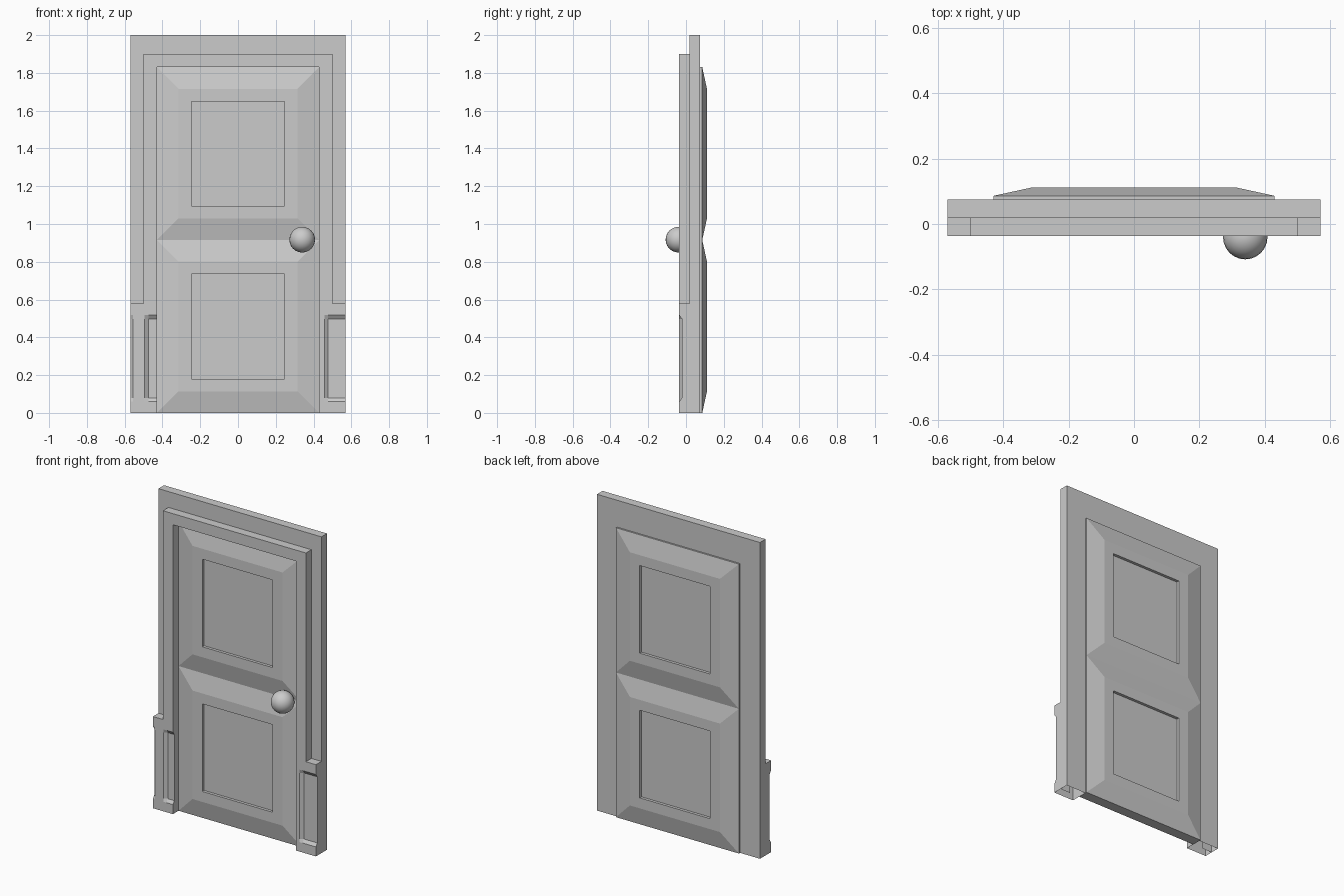
import bpy, bmesh

if "Cube" in bpy.data.objects:
    bpy.data.objects.remove(bpy.data.objects["Cube"])

FRONT, MID, BACK = -0.036, 0.019, 0.075
HALF, TALL = 0.43, 1.83
BLOCK_TOP = 0.58


def finish(name, bm):
    bmesh.ops.remove_doubles(bm, verts=bm.verts, dist=0.0005)
    bmesh.ops.recalc_face_normals(bm, faces=bm.faces)
    mesh = bpy.data.meshes.new(name)
    bm.to_mesh(mesh)
    bm.free()
    obj = bpy.data.objects.new(name, mesh)
    bpy.context.collection.objects.link(obj)
    return obj


def bridge(bm, a, b, closed):
    n = len(a)
    for i in range(n if closed else n - 1):
        j = (i + 1) % n
        bm.faces.new((a[i], a[j], b[j], b[i]))


def arch(name, profile, z0):
    """Sweep a (half width, top, y) profile up, across and down the doorway."""
    bm = bmesh.new()
    rings = [[bm.verts.new(p) for p in
              ((-w, y, z0), (-w, y, top), (w, y, top), (w, y, z0))]
             for w, top, y in profile]
    for a, b in zip(rings, rings[1:]):
        bridge(bm, a, b, False)
    return finish(name, bm)


# Door casing: back plate and raised front trim
arch("casing_plate", [(0.5, 1.9, MID), (0.57, 2, MID), (0.57, 2, BACK),
                      (HALF, TALL, BACK), (HALF, TALL, MID)], 0)
arch("casing_trim", [(HALF, TALL, MID), (HALF, TALL, FRONT),
                     (0.5, 1.9, FRONT), (0.5, 1.9, MID)], BLOCK_TOP)


def plinth(name, columns):
    """Block with a sunken front; columns and rows are (position, sunken)."""
    rows = [(0, 0), (0.06, 0), (0.08, 1), (0.498, 1), (0.518, 0), (BLOCK_TOP, 0)]
    bm = bmesh.new()
    grid = [[bm.verts.new((x, FRONT + 0.014 * min(dx, dz), z)) for x, dx in columns]
            for z, dz in rows]
    for a, b in zip(grid, grid[1:]):
        bridge(bm, a, b, False)
    # outer walls back to the plate, open underneath
    rim = [e for e in bm.edges if e.is_boundary and any(v.co.z > 0 for v in e.verts)]
    new = bmesh.ops.extrude_edge_only(bm, edges=rim)["geom"]
    for v in new:
        if isinstance(v, bmesh.types.BMVert):
            v.co.y = MID
    return finish(name, bm)


# Plinth blocks at the feet of the casing
plinth("left_plinth", [(-0.57, 1), (-0.557, 0), (-0.495, 0), (-0.475, 1), (-HALF, 1)])
plinth("right_plinth", [(HALF, 0), (0.457, 0), (0.477, 1), (0.57, 1)])

# Door leaf: two raised and sunken panels on each face
bm = bmesh.new()
for cz in (TALL / 4, TALL * 3 / 4):
    for edge, raised, sunken in ((0.02, -0.005, 0.013), (0.086, 0.111, 0.093)):
        loops = []
        for w, h, y in ((HALF, TALL / 4, edge), (0.315, 0.343, raised),
                        (0.246, 0.277, raised), (0.246, 0.277, sunken)):
            loops.append([bm.verts.new((sx * w, y, cz + sz * h)) for sx, sz in
                          ((-1, -1), (1, -1), (1, 1), (-1, 1))])
        for a, b in zip(loops, loops[1:]):
            bridge(bm, a, b, True)
        bm.faces.new(loops[-1])
# edges of the leaf
bmesh.ops.remove_doubles(bm, verts=bm.verts, dist=0.0005)
rim = [e for e in bm.edges if e.is_boundary]
bmesh.ops.bridge_loops(bm, edges=rim)
finish("door_leaf", bm)

# Door knob
bpy.ops.mesh.primitive_uv_sphere_add(segments=24, ring_count=12, radius=0.068,
                                     location=(0.34, -0.04, 0.917))
bpy.context.object.name = "door_knob"
bpy.ops.object.shade_smooth()
